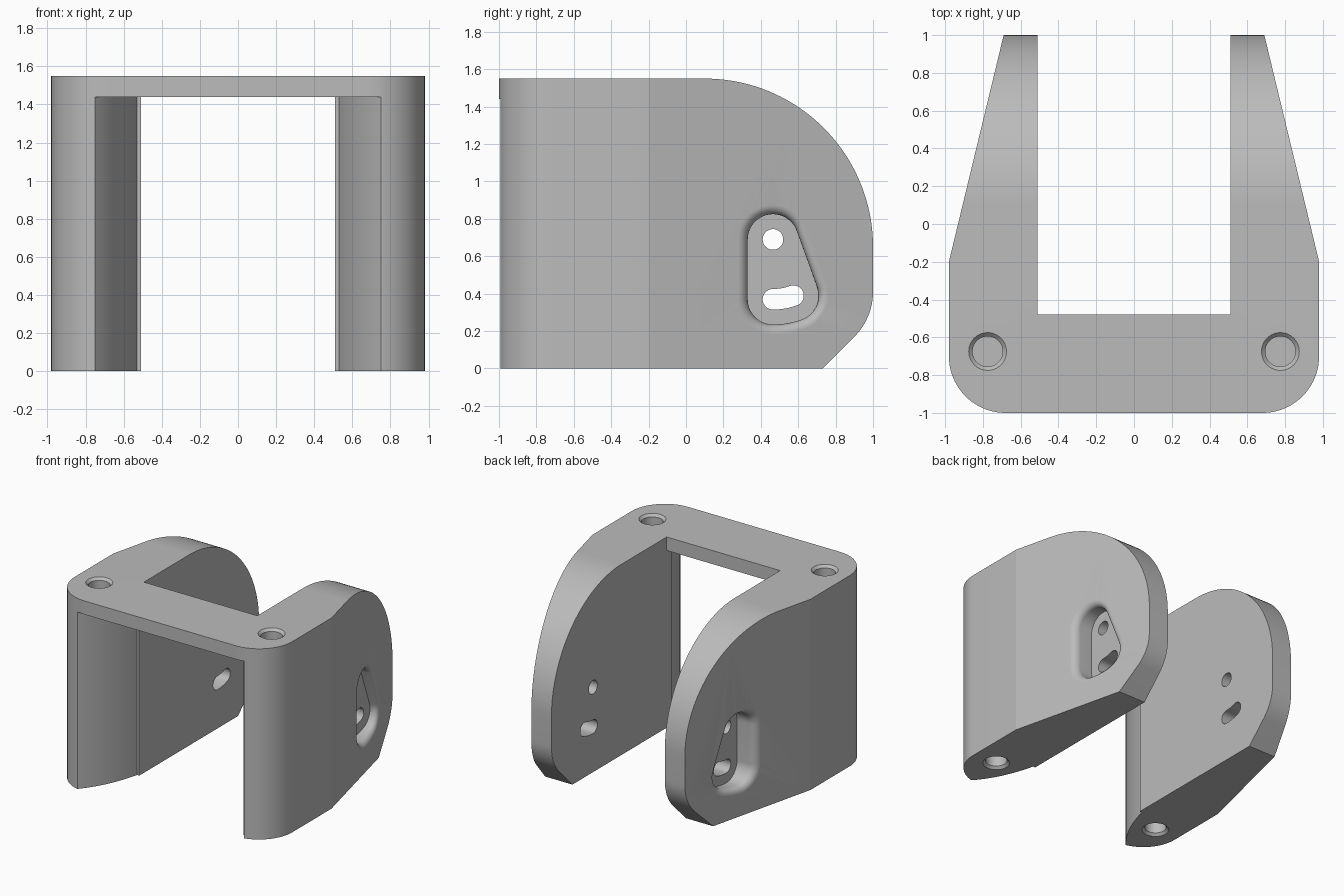
import bpy, bmesh
from math import sin, cos, radians, pi

if "Cube" in bpy.data.objects:
    bpy.data.objects.remove(bpy.data.objects["Cube"])

HEIGHT = 1.55


def arc(cx, cy, r, a0, a1, n=12):
    """Points on a circular arc, angles in degrees."""
    angles = [radians(a0 + (a1 - a0) * i / n) for i in range(n + 1)]
    return [(cx + r * cos(a), cy + r * sin(a)) for a in angles]


def loft(name, rings):
    """Closed solid through rings that share a point count."""
    bm = bmesh.new()
    loops = [[bm.verts.new(p) for p in ring] for ring in rings]
    n = len(loops[0])
    for low, high in zip(loops, loops[1:]):
        for i in range(n):
            j = (i + 1) % n
            bm.faces.new((low[i], low[j], high[j], high[i]))
    bm.faces.new(loops[0])
    bm.faces.new(loops[-1])
    bmesh.ops.recalc_face_normals(bm, faces=bm.faces)
    mesh = bpy.data.meshes.new(name)
    bm.to_mesh(mesh)
    bm.free()
    obj = bpy.data.objects.new(name, mesh)
    bpy.context.collection.objects.link(obj)
    return obj


def prism_z(name, pts, lo, hi):
    return loft(name, [[(x, y, h) for x, y in pts] for h in (lo, hi)])


def prism_x(name, pts, lo, hi):
    return loft(name, [[(h, y, z) for y, z in pts] for h in (lo, hi)])


def mirrored(half):
    """Complete a half outline by reflecting it in x."""
    return half + [(-x, y) for x, y in reversed(half)]


def combine(target, tool, operation="DIFFERENCE"):
    """Apply a boolean and discard the tool."""
    tool.hide_render = True
    mod = target.modifiers.new(tool.name, "BOOLEAN")
    mod.operation, mod.solver, mod.object = operation, "EXACT", tool
    bpy.ops.object.select_all(action="DESELECT")
    target.select_set(True)
    bpy.context.view_layer.objects.active = target
    bpy.ops.object.modifier_apply(modifier=mod.name)
    bpy.data.objects.remove(tool)


def outer_x(y):
    """Half width of the tapering outer wall."""
    return 0.98 - (y + 0.2) * 0.29 / 1.2


# U-shaped plan with rounded front corners and tapering arms
plan = [(0.51, -0.48), (0.51, 1.1), (outer_x(1.1), 1.1), (0.98, -0.2)]
plan += arc(0.68, -0.7, 0.3, 0, -90, 20)
left = plan[:1] + plan[1:]
outline = left + [(-x, y) for x, y in reversed(left)]
bracket = prism_z("bracket", outline, -0.2, 1.8)

# Side silhouette: large rounded back, chamfered lower corner
side = [(-1.2, 0), (0.73, 0)]
side += arc(0.66, 0.41, 0.34, -45, 0, 12)
side += arc(0.1, 0.65, 0.9, 0, 90, 40)
side += [(-1.2, HEIGHT)]
combine(bracket, prism_x("side_silhouette", side, -1.3, 1.3), "INTERSECT")

# Opening under the bridge, bounded by curved posts
p0, p1, p2 = (0.75, -0.99), (0.60, -0.82), (0.53, -0.54)
curve = []
for i in range(17):
    t = i / 16
    curve.append(tuple((1 - t) ** 2 * a + 2 * t * (1 - t) * b + t * t * c
                       for a, b, c in zip(p0, p1, p2)))
opening = [(0.75, -1.2)] + curve + [(0.51, -0.54), (0.51, -0.48), (0.49, -0.4)]
combine(bracket, prism_z("front_opening", mirrored(opening), -0.2, 1.44))

# Pivot hole, its concentric slot, and the pocket around both
PY, PZ, SWING = 0.465, 0.69, 0.32
SY, SZ = PY + SWING * sin(radians(20)), PZ - SWING * cos(radians(20))


def pocket_outline(r):
    return (arc(PY, PZ, r, 20, 180, 24)
            + arc(PY, PZ - SWING, r, 180, 270, 14)
            + arc(PY, PZ, SWING + r, 270, 290, 6)[1:-1]
            + arc(SY, SZ, r, 290, 380, 14))


def slot_outline(r):
    return (arc(PY, PZ - SWING, r, 90, 270, 24)
            + arc(PY, PZ, SWING + r, 270, 290, 6)[1:-1]
            + arc(SY, SZ, r, 290, 470, 24)
            + arc(PY, PZ, SWING - r, 290, 270, 6)[1:-1])


FILLET, WIDTH, FLOOR = 0.05, 0.135, 0.69
for s in (-1, 1):
    base = pocket_outline(WIDTH)
    rings = [[(s * FLOOR, y, z) for y, z in base]]
    for i in range(11):
        a = pi / 2 * i / 10
        ring = pocket_outline(WIDTH + FILLET * (1 - cos(a)))
        rings.append([(s * (outer_x(y) - FILLET * (1 - sin(a))), y, z)
                      for y, z in ring])
    rings.append([(x + s * 0.1, y, z) for x, y, z in rings[-1]])
    combine(bracket, loft("pocket", rings))
    combine(bracket, prism_x("slot", slot_outline(0.055), s * 0.4, s * 0.75))
    pivot = arc(PY, PZ, 0.055, 0, 360, 48)[:-1]
    combine(bracket, prism_x("pivot_hole", pivot, s * 0.4, s * 0.75))

    # Chamfered blind holes in the top and bottom of each post
    for top in (True, False):
        rings = []
        for depth, r in ((-0.02, 0.12), (0.02, 0.08), (0.4, 0.08)):
            z = HEIGHT - depth if top else depth
            circle = arc(s * 0.775, -0.675, r, 0, 360, 56)[:-1]
            rings.append([(x, y, z) for x, y in circle])
        combine(bracket, loft("bolt_hole", rings))

# Material and shading
grey = bpy.data.materials.new("plain grey")
grey.use_nodes = True
colour = (0.5, 0.5, 0.5, 1)
grey.diffuse_color = colour
for node in grey.node_tree.nodes:
    if node.type == "BSDF_PRINCIPLED":
        node.inputs["Base Color"].default_value = colour
bracket.data.materials.clear()
bracket.data.materials.append(grey)
for face in bracket.data.polygons:
    face.material_index = 0
bpy.ops.object.select_all(action="DESELECT")
bracket.select_set(True)
bpy.context.view_layer.objects.active = bracket
bpy.ops.object.shade_smooth_by_angle(angle=radians(11))
